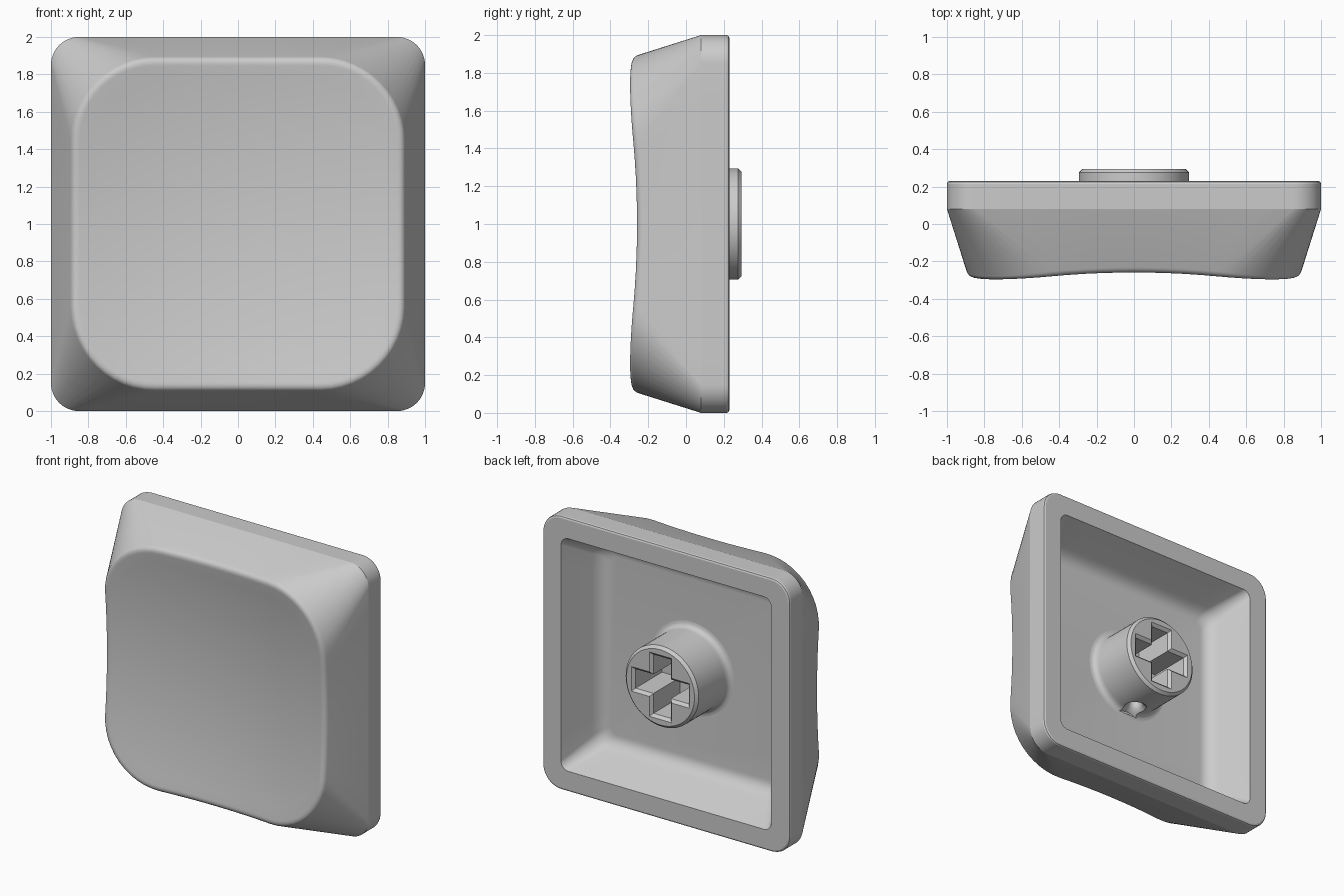
import bpy, bmesh, math

if "Cube" in bpy.data.objects:
    bpy.data.objects.remove(bpy.data.objects["Cube"])

CZ = 1.0  # height of the cap's axis


def dish(x, z):
    """Depth of the hollowed front face (bowl shaped)."""
    return -0.183 - 0.105 * (x * x + z * z)


def rounded_square(half, r, corner=12, edge=10):
    """Rounded square outline with a fixed number of points."""
    pts, c = [], half - r
    for q in range(4):
        a0 = q * math.pi / 2
        sx, sz = [(1, 1), (-1, 1), (-1, -1), (1, -1)][q]
        arc = [(sx * c + r * math.cos(a0 + math.pi / 2 * i / corner),
                sz * c + r * math.sin(a0 + math.pi / 2 * i / corner)) for i in range(corner + 1)]
        pts += arc
        x, z = arc[-1]
        dx, dz = [(-1, 0), (0, -1), (1, 0), (0, 1)][q]
        pts += [(x + dx * 2 * c * i / edge, z + dz * 2 * c * i / edge) for i in range(1, edge)]
    return pts


def circle(r, n=64):
    return [(r * math.cos(2 * math.pi * i / n), r * math.sin(2 * math.pi * i / n)) for i in range(n)]


def cross(a, w):
    quarter = [(a, -w), (a, w), (w, w)]
    pts = []
    for _ in range(4):
        pts += quarter
        quarter = [(-z, x) for x, z in quarter]
    return pts


def at_y(pts, y):
    return [(x, y, CZ + z) for x, z in pts]


def bezier(p0, p1, p2, n=8):
    return [tuple((1 - t) ** 2 * a + 2 * t * (1 - t) * b + t * t * c for a, b, c in zip(p0, p1, p2))
            for t in (i / n for i in range(n + 1))]


def loft(name, loops):
    """Skin a series of equal-length loops and cap both ends."""
    bm = bmesh.new()
    rings = [[bm.verts.new(p) for p in lp] for lp in loops]
    n = len(rings[0])
    for a, b in zip(rings, rings[1:]):
        for i in range(n):
            j = (i + 1) % n
            bm.faces.new((a[i], a[j], b[j], b[i]))
    bm.faces.new(rings[0][::-1])
    bm.faces.new(rings[-1])
    bmesh.ops.recalc_face_normals(bm, faces=bm.faces)
    me = bpy.data.meshes.new(name)
    bm.to_mesh(me)
    bm.free()
    ob = bpy.data.objects.new(name, me)
    bpy.context.collection.objects.link(ob)
    return ob


def activate(ob):
    bpy.ops.object.select_all(action='DESELECT')
    ob.select_set(True)
    bpy.context.view_layer.objects.active = ob


def smooth(ob, deg):
    activate(ob)
    bpy.ops.object.shade_smooth_by_angle(angle=math.radians(deg))


def cut(ob, cutter):
    cutter.hide_render = True
    m = ob.modifiers.new("cut", 'BOOLEAN')
    m.operation, m.solver, m.object = 'DIFFERENCE', 'EXACT', cutter
    activate(ob)
    bpy.ops.object.modifier_apply(modifier=m.name)
    bpy.data.objects.remove(cutter)


# Key cap shell, lofted from the dished front, round the skirt, into the hollow
loops = []
face = rounded_square(0.845, 0.40)
for k in range(1, 14):
    s = k / 14
    loops.append([(x * s, dish(x * s, z * s), CZ + z * s) for x, z in face])
# rounded front rim following the dish
for half, dy in bezier((0.845, 0), (0.883, 0), (0.895, 0.035)):
    loops.append([(x, dish(x, z) + dy, CZ + z) for x, z in rounded_square(half, half - 0.445)])
# skirt and back edge
for half, r, y in [(1.0, 0.15, 0.08), (1.0, 0.15, 0.215), (0.996, 0.146, 0.225),
                   (0.985, 0.135, 0.23), (0.85, 0.06, 0.23)]:
    loops.append(at_y(rounded_square(half, r), y))
# hollow walls and filleted floor
for half, r, y in bezier((0.755, 0.09, 0.01), (0.72, 0.09, -0.07), (0.65, 0.05, -0.07)):
    loops.append(at_y(rounded_square(half, r), y))
smooth(loft("cap_shell", loops), 16)

# Stem post with filleted foot and chamfered tip
profile = [(0.34, -0.09)] + bezier((0.34, -0.07), (0.295, -0.07), (0.295, -0.02), 5)
profile += [(0.295, 0.275), (0.275, 0.295)]
stem = loft("stem", [at_y(circle(r), y) for r, y in profile])

# Cross socket with a chamfered mouth
cut(stem, loft("socket_cutter", [at_y(cross(a, w), y) for a, w, y in
                                 [(0.215, 0.07, -0.03), (0.215, 0.07, 0.275), (0.245, 0.1, 0.305)]]))

# Small countersunk hole in the underside of the stem
cut(stem, loft("hole_cutter", [[(x, 0.01 + y, CZ + z) for x, y in circle(r, 32)] for r, z in
                               [(0.045, -0.15), (0.045, -0.245), (0.055, -0.265), (0.075, -0.285), (0.11, -0.31)]]))
smooth(stem, 30)
